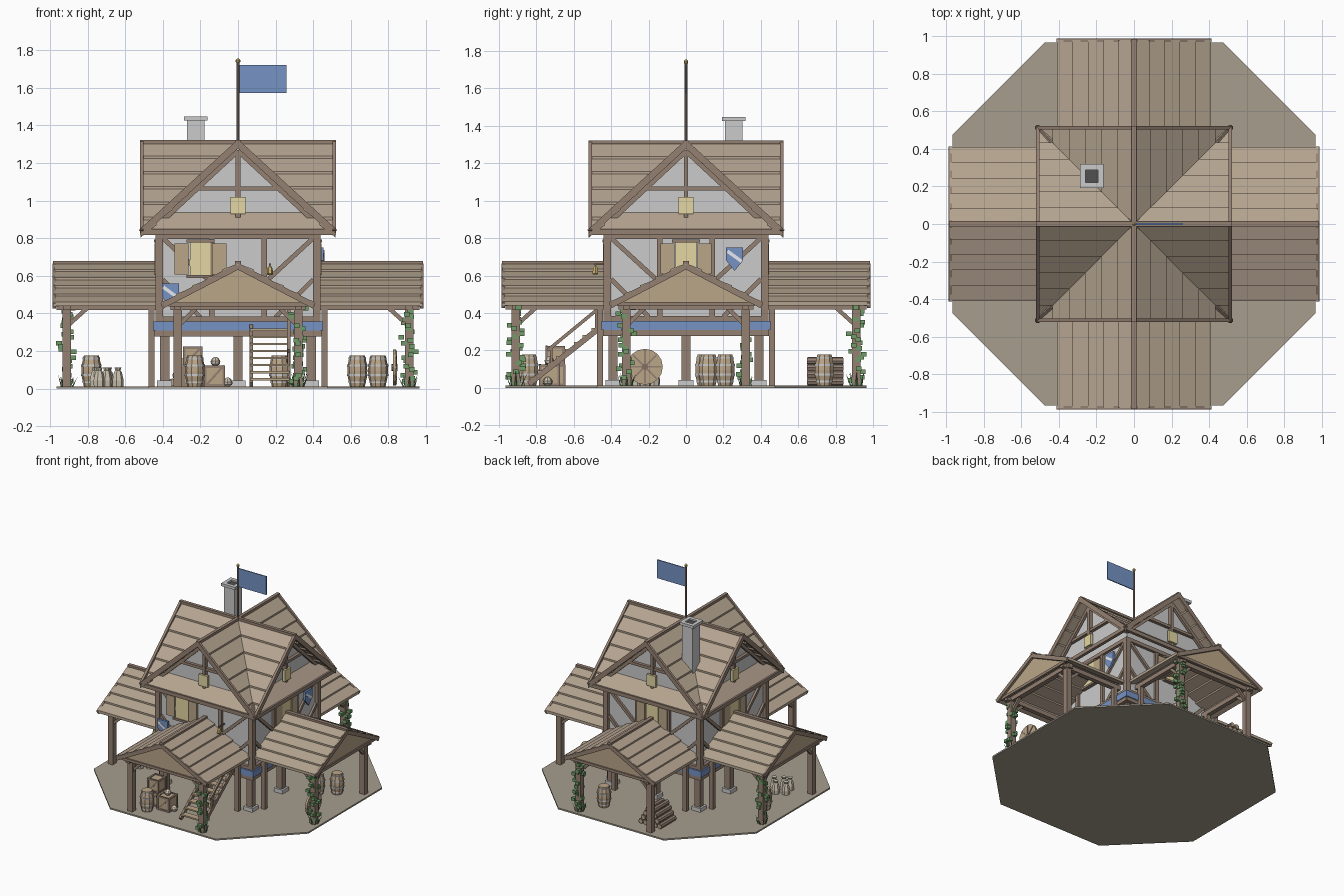
import bpy, bmesh, math, random
from mathutils import Matrix, Vector

if "Cube" in bpy.data.objects:
    bpy.data.objects.remove(bpy.data.objects["Cube"])

random.seed(4)
WOOD, DARK, ROOF, TAN = (.30, .22, .17), (.22, .16, .12), (.46, .37, .28), (.50, .38, .25)
GREY, BLUE, YEL, GOLD = (.55, .55, .56), (.18, .29, .56), (.78, .68, .36), (.6, .45, .15)
EARTH, GREEN, SACK, PALE = (.38, .34, .27), (.16, .33, .14), (.62, .56, .45), (.8, .82, .86)
parts, mats = {}, {}
turn = Matrix()          # current side: the front layout is turned in quarter steps


def mesh(name, col, verts, faces):
    bm = parts.setdefault(name, (bmesh.new(), col))[0]
    vs = [bm.verts.new(turn @ Vector(v)) for v in verts]
    for f in faces:
        bm.faces.new([vs[i] for i in f])


def prism(name, col, ring, off):
    n, off = len(ring), Vector(off)
    ring = [Vector(p) for p in ring]
    mesh(name, col, ring + [p + off for p in ring],
         [range(n), range(2 * n - 1, n - 1, -1)] + [(i, (i + 1) % n, n + (i + 1) % n, n + i) for i in range(n)])


def box(name, col, c, s):
    x, y, z = (v / 2 for v in s)
    c = Vector(c)
    prism(name, col, [c + Vector(p) for p in ((-x, -y, -z), (x, -y, -z), (x, y, -z), (-x, y, -z))], (0, 0, s[2]))


def beam(name, col, a, b, w, h):
    a, b = Vector(a), Vector(b)
    d = (b - a).normalized()
    s = d.cross(Vector((0, 0, 1)) if abs(d.z) < .99 else Vector((0, 1, 0))).normalized()
    u = s.cross(d)
    prism(name, col, [a + s * i * w / 2 + u * j * h / 2 for i, j in ((-1, -1), (1, -1), (1, 1), (-1, 1))], b - a)


def lathe(name, col, prof, c, n=10, rot=Matrix()):
    vs = [Vector(c) + rot @ Vector((r * math.cos(math.tau * i / n), r * math.sin(math.tau * i / n), z))
          for r, z in prof for i in range(n)]
    m = len(prof)
    fs = [(k * n + i, k * n + (i + 1) % n, (k + 1) * n + (i + 1) % n, (k + 1) * n + i)
          for k in range(m - 1) for i in range(n)]
    mesh(name, col, vs, fs + [range(n - 1, -1, -1), range((m - 1) * n, m * n)])


def barrel(x, y, h=.165):
    lathe('barrel_body', TAN, [(.04, 0), (.051, h * .3), (.053, h * .5), (.051, h * .7), (.04, h)], (x, y, .012))
    for t, r in ((.1, .046), (.33, .0545), (.64, .0545), (.87, .046)):
        lathe('barrel_hoop', GREY, [(r, 0), (r, .01)], (x, y, .012 + h * t))


def crate(x, y, z, s):
    box('crate', TAN, (x, y, z + s / 2), (s * .94,) * 3)
    h = s / 2 - .005
    for i in (-h, h):
        for j in (-h, h):
            box('crate_frame', WOOD, (x + i, y + j, z + s / 2), (.014, .014, s))
            box('crate_frame', WOOD, (x, y + i, z + s / 2 + j), (s, .014, .014))
            box('crate_frame', WOOD, (x + i, y, z + s / 2 + j), (.014, s, .014))
    beam('crate_frame', WOOD, (x - h, y - h, z), (x + h, y - h, z + s), .01, .012)


def window(x):
    box('window_pane', YEL, (x, -.428, .69), (.11, .02, .18))
    for z in (.595, .785):
        box('window_frame', WOOD, (x, -.432, z), (.15, .03, .016))
    for s in (-1, 1):
        box('shutter', TAN, (x + s * .1, -.435, .69), (.075, .016, .165))


def shield(x, z):
    prism('shield', BLUE, [(x + a, -.44, z + b) for a, b in
                           ((-.045, .06), (.045, .06), (.045, -.01), (0, -.065), (-.045, -.01))], (0, -.016, 0))
    beam('shield_stripe', PALE, (x - .038, -.457, z + .04), (x + .038, -.457, z - .015), .004, .018)


# ground octagon
prism('ground', EARTH, [(.475, -.965, 0), (.965, -.475, 0), (.965, .475, 0), (.475, .965, 0), (-.475, .965, 0),
                        (-.965, .475, 0), (-.965, -.475, 0), (-.475, -.965, 0)], (0, 0, .012))
# tower body and deck
box('tower_wall', GREY, (0, 0, .58), (.83, .83, .48))
box('deck', WOOD, (0, 0, .315), (.86, .86, .04))

for k in range(4):
    turn = Matrix.Rotation(k * math.pi / 2, 4, 'Z')
    # tower posts with stone bases
    for x in (-.39, 0):
        box('tower_post', WOOD, (x, -.39, .16), (.05, .05, .3))
        box('stone_base', GREY, (x, -.39, .025), (.08, .08, .035))
    box('deck_beam', WOOD, (0, -.425, .293), (.88, .04, .03))
    box('blue_band', BLUE, (0, -.437, .333), (.9, .03, .05))
    box('band_beam', WOOD, (0, -.425, .37), (.87, .03, .025))
    # upper timber frame
    box('wall_timber', WOOD, (-.42, -.42, .58), (.04, .04, .48))
    box('wall_timber', WOOD, (0, -.422, .81), (.86, .03, .03))
    for s in (-1, 1):
        box('wall_timber', WOOD, (s * .14, -.42, .58), (.03, .028, .46))
        beam('wall_brace', WOOD, (s * .16, -.42, .58), (s * .4, -.42, .8), .024, .024)
        beam('wall_brace', WOOD, (s * .4, -.42, .58), (s * .2, -.42, .38), .024, .024)
    # upper gable wall, king post, tie and small window
    prism('gable_wall', GREY, [(-.41, -.41, .8), (.41, -.41, .8), (.41, -.41, .88), (0, -.41, 1.28),
                               (-.41, -.41, .88)], (0, .41, 0))
    box('king_post', WOOD, (0, -.425, 1.09), (.024, .03, .36))
    box('gable_tie', WOOD, (0, -.423, 1.065), (.46, .024, .022))
    box('gable_window', YEL, (0, -.44, .975), (.08, .02, .09))
    # upper roof: stepped courses cut along the valleys
    g = .94
    for s in (-1, 1):
        for i in range(6):
            a, b = i * .52 / 6, (i + 1) * .52 / 6
            za, zb = 1.305 - g * a, 1.305 - g * b + .014
            ring = [(s * a, -.515, za), (s * b, -.515, zb), (s * b, -b + .002, zb)]
            if i:
                ring.append((s * a, -a, za))
            else:
                ring.append((0, -.001, za))
            prism('upper_roof_course', ROOF, ring, (0, 0, -.026))
        beam('upper_bargeboard', WOOD, (0, -.512, 1.302), (s * .515, -.512, .83), .02, .036)
        beam('upper_rafter', WOOD, (0, -.43, 1.265), (s * .42, -.43, .875), .02, .025)
    beam('upper_ridge', WOOD, (0, -.522, 1.312), (0, 0, 1.312), .026, .02)
    # skirt roof across the gable foot
    prism('skirt_roof', ROOF, [(-.51, -.515, .84), (.51, -.515, .84), (.39, -.4, .945), (-.39, -.4, .945)], (0, 0, -.015))
    box('eave_beam', WOOD, (0, -.508, .833), (1.03, .025, .03))
    # porch frame
    for s in (-1, 1):
        for y in (-.91, -.46):
            box('porch_post', WOOD, (s * .32, y, .22), (.045 if y < -.5 else .034, .045 if y < -.5 else .034, .42))
        box('porch_side_beam', WOOD, (s * .32, -.69, .435), (.035, .55, .035))
        beam('porch_brace', WOOD, (s * .31, -.91, .34), (s * .22, -.91, .43), .022, .022)
        beam('porch_brace', WOOD, (s * .32, -.9, .34), (s * .32, -.8, .43), .022, .022)
        # porch roof courses
        for i in range(5):
            a, b = i * .41 / 5, (i + 1) * .41 / 5
            za, zb = .665 - .53 * a, .665 - .53 * b + .013
            prism('porch_roof_course', ROOF, [(s * a, -.98, za), (s * b, -.98, zb), (s * b, -.405, zb),
                                              (s * a, -.405, za)], (0, 0, -.022))
        beam('porch_bargeboard', WOOD, (0, -.978, .65), (s * .405, -.978, .44), .018, .032)
    beam('porch_ridge', WOOD, (0, -.985, .67), (0, -.41, .67), .03, .016)
    box('porch_end_beam', WOOD, (0, -.91, .435), (.72, .04, .035))
    box('porch_gable_foot', WOOD, (0, -.965, .447), (.74, .02, .022))
    prism('porch_gable', TAN, [(-.37, -.965, .45), (.37, -.965, .45), (0, -.965, .64)], (0, .02, 0))
    # window on each side, shields on two
    window(-.2 if k == 0 else 0)
    if k < 2:
        shield((-.36, .26)[k], (.5, .69)[k])
    # ivy and grass around one porch post
    sx = 1 if k in (0, 3) else -1
    sx = {0: 1, 1: -1, 2: -1, 3: -1}[k]
    for i in range(26):
        t = random.choice([(1, 0), (-1, 0), (0, 1), (0, -1)])
        box('ivy', GREEN, (sx * .32 + t[0] * .027 + random.uniform(-.016, .016),
                           -.91 + t[1] * .027 + random.uniform(-.016, .016), .04 + i * .0155), (.03, .03, .024))
    for i in range(8):
        an = i * .8
        d = Vector((math.cos(an), math.sin(an), 0))
        p = Vector((sx * .32, -.91, .01)) + d * .025
        q = p + d * random.uniform(.015, .04) + Vector((0, 0, random.uniform(.05, .08)))
        w = d.cross(Vector((0, 0, 1))) * .008
        mesh('grass', GREEN, [p - w, p + w, p + d * .008, q], [(0, 1, 2), (0, 1, 3), (1, 2, 3), (2, 0, 3)])
turn = Matrix()

# chimney
box('chimney', GREY, (-.225, .255, 1.2), (.095, .095, .46))
for c, s in (((-.225, .207), (.126, .03)), ((-.225, .303), (.126, .03)), ((-.273, .255), (.03, .07)), ((-.177, .255), (.03, .07))):
    box('chimney_cap', GREY, (*c, 1.436), (*s, .022))
box('chimney_flue', (.08, .08, .08), (-.225, .255, 1.43), (.066, .066, .008))
# flag
lathe('flag_pole', WOOD, [(.009, 0), (.007, .44)], (0, 0, 1.3), 8)
lathe('flag_knob', GOLD, [(.006, 0), (.012, .008), (.012, .018), (.004, .026)], (0, 0, 1.73), 8)
box('flag', BLUE, (.132, 0, 1.647), (.25, .008, .15))
# stair with rail
for x in (.07, .27):
    beam('stair_stringer', WOOD, (x, -.84, .02), (x, -.45, .33), .018, .03)
beam('stair_rail', WOOD, (.27, -.74, .2), (.27, -.46, .43), .016, .018)
for y, a, b in ((-.72, .11, .215), (-.48, .3, .42)):
    beam('stair_rail', WOOD, (.27, y, a), (.27, y, b), .014, .014)
for i in range(8):
    box('stair_tread', TAN, (.17, -.81 + i * .047, .05 + i * .0375), (.21, .05, .012))
# lantern
beam('lantern_bracket', DARK, (.17, -.42, .66), (.17, -.49, .66), .01, .01)
lathe('lantern', GOLD, [(.012, 0), (.017, .006), (.014, .035), (.003, .05)], (.17, -.485, .605), 6)
# barrels and crates
for p in ((-.23, -.84), (.22, .74), (.635, .12), (.745, .21), (-.78, .1)):
    barrel(*p)
crate(-.24, -.7, .012, .11)
crate(-.24, -.7, .122, .1)
crate(-.125, -.73, .012, .11)
# sacks
for x, y in ((-.76, -.2), (-.7, -.26), (-.64, -.22), (-.69, -.17), (-.74, -.28)):
    lathe('sack', SACK, [(.03, 0), (.032, .03), (.022, .075), (.014, .085), (.02, .1)], (x, y, .012), 7)
for x, y, z in ((-.12, -.73, .122), (-.055, -.74, .012)):
    lathe('round_sack', SACK, [(.012, 0), (.024, .01), (.026, .024), (.016, .04), (.006, .046)], (x, y, z), 8)
# log pile
ry = Matrix.Rotation(math.pi / 2, 4, 'X')
for row in range(4):
    for i in range(5 - row):
        c = (-.35 + row * .021 + i * .042, .84, .033 + row * .037)
        lathe('log', WOOD, [(.021, 0), (.021, .19)], c, 8, ry)
        lathe('log_end', TAN, [(.016, -.002), (.016, .192)], c, 8, ry)
# cart wheel leaning in the right porch
rx = Matrix.Rotation(math.pi / 2, 4, 'Y')
lathe('wheel', TAN, [(.096, 0), (.096, .016)], (.825, -.22, .112), 16, rx)
lathe('wheel_hub', DARK, [(.018, 0), (.018, .032)], (.817, -.22, .112), 8, rx)
for i in range(4):
    d = Vector((0, math.cos(i * math.pi / 4), math.sin(i * math.pi / 4))) * .09
    c = Vector((.841, -.22, .112))
    beam('wheel_spoke', WOOD, c - d, c + d, .008, .01)

# turn collected parts into objects
for name, (bm, col) in parts.items():
    bmesh.ops.recalc_face_normals(bm, faces=bm.faces[:])
    me = bpy.data.meshes.new(name)
    bm.to_mesh(me)
    bm.free()
    if col != GREY:
        if col not in mats:
            mats[col] = bpy.data.materials.new('paint_%d' % len(mats))
            mats[col].diffuse_color = (*col, 1)
        me.materials.append(mats[col])
    bpy.context.collection.objects.link(bpy.data.objects.new(name, me))

for m in bpy.data.materials:
    if m.users and not m.is_grease_pencil:
        m.use_nodes = True
        m.node_tree.nodes["Principled BSDF"].inputs["Base Color"].default_value = m.diffuse_color
